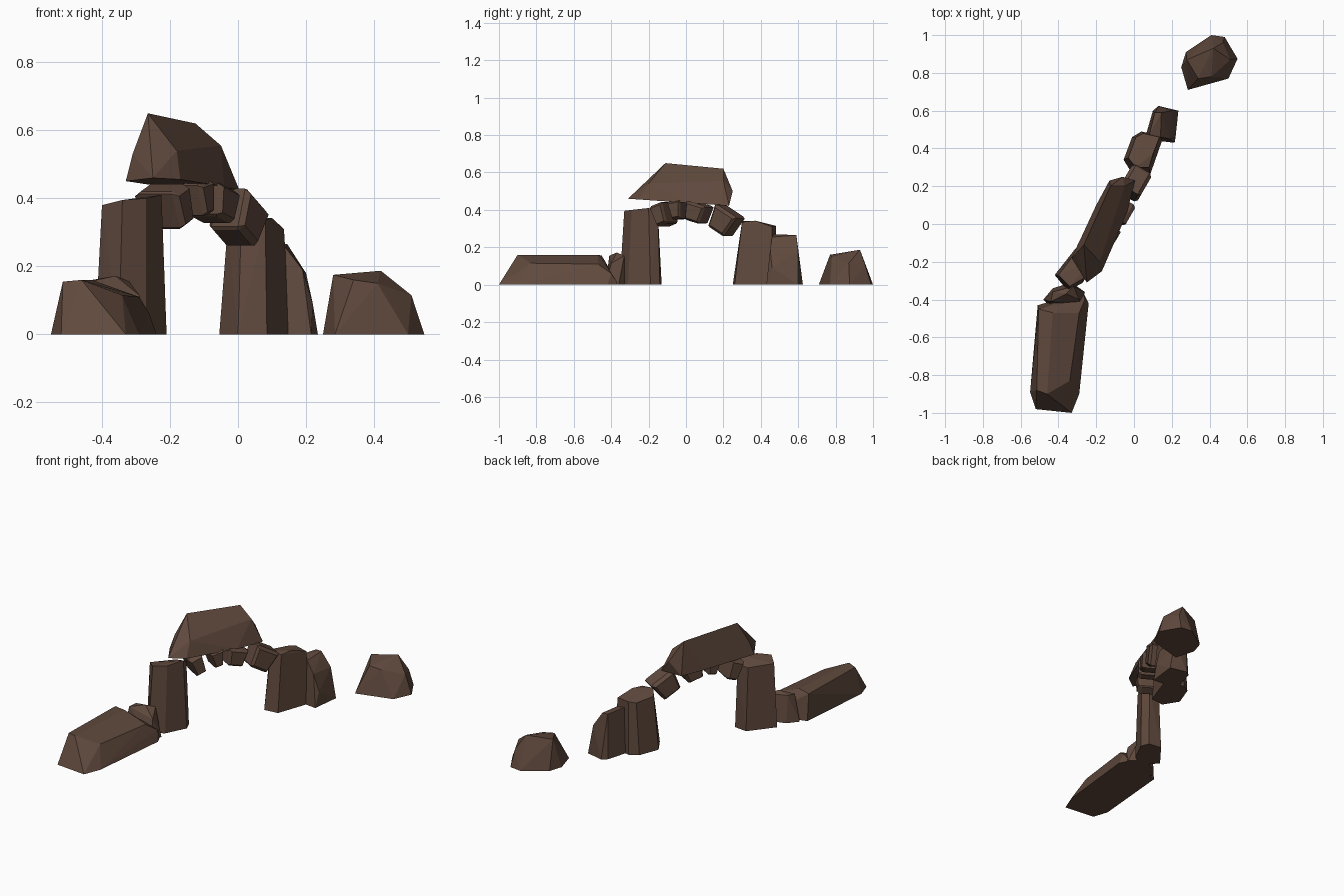
import bpy
import bmesh
from math import radians
from mathutils import Euler, Vector

default_cube = bpy.data.objects.get("Cube")
if default_cube:
    bpy.data.objects.remove(default_cube, do_unlink=True)

# One brown stone colour for every rock
stone = bpy.data.materials.new("brown_stone")
stone.use_nodes = True
stone_colour = (0.115, 0.066, 0.046, 1)
stone.diffuse_color = stone_colour
shader = next(n for n in stone.node_tree.nodes if n.type == "BSDF_PRINCIPLED")
shader.inputs["Base Color"].default_value = stone_colour
shader.inputs["Roughness"].default_value = 0.9


def hull_object(name, points):
    """Wrap the given corner points in a faceted, flat-shaded stone."""
    bm = bmesh.new()
    for point in points:
        bm.verts.new(point)
    result = bmesh.ops.convex_hull(bm, input=bm.verts[:])
    spare = set(result["geom_interior"]) | set(result["geom_unused"])
    bmesh.ops.delete(bm, geom=[v for v in spare if isinstance(v, bmesh.types.BMVert)],
                     context="VERTS")
    bmesh.ops.dissolve_limit(bm, angle_limit=radians(3), verts=bm.verts[:], edges=bm.edges[:])
    bmesh.ops.recalc_face_normals(bm, faces=bm.faces[:])
    mesh = bpy.data.meshes.new(name)
    bm.to_mesh(mesh)
    bm.free()
    mesh.materials.append(stone)
    rock_object = bpy.data.objects.new(name, mesh)
    bpy.context.collection.objects.link(rock_object)
    return rock_object


def rock(name, foot, crown, base=0.0, dip=0.0):
    """A stone rising from a flat footprint, which may dip along y, to its crown corners."""
    footprint = [(x, y, base + dip * y) for x, y in foot]
    return hull_object(name, footprint + crown)


def arch_stone(name, centre, length, width, height, pitch, yaw=60, taper=0.75):
    """A wedge-shaped arch block with clipped side edges, narrower underneath."""
    turn = Euler((0, radians(pitch), radians(yaw))).to_matrix()
    points = []
    for side in (-1, 1):
        for end in (-1, 1):
            for level, spread in ((-1, taper), (1, 1)):
                for across, along, up in ((1, 0.8, 0.75), (0.75, 1, 0.9), (0.7, 0.8, 1)):
                    local = Vector((end * along * spread * length,
                                    side * across * width,
                                    level * up * height)) / 2
                    points.append(Vector(centre) + turn @ local)
    return hull_object(name, points)


# Fallen slab with a sloping top, and the small rock at its end
rock("fallen_slab",
     [(-0.55, -0.89), (-0.52, -0.98), (-0.33, -1.0), (-0.29, -0.9),
      (-0.24, -0.42), (-0.27, -0.36), (-0.51, -0.43)],
     [(-0.515, -0.88, 0.155), (-0.46, -0.9, 0.16), (-0.505, -0.45, 0.155),
      (-0.43, -0.47, 0.16), (-0.34, -0.83, 0.115), (-0.29, -0.47, 0.11),
      (-0.26, -0.4, 0.06)])
rock("leaning_rubble",
     [(-0.48, -0.4), (-0.45, -0.43), (-0.28, -0.43), (-0.26, -0.36), (-0.33, -0.31), (-0.43, -0.34)],
     [(-0.44, -0.41, 0.155), (-0.36, -0.37, 0.172), (-0.43, -0.36, 0.16),
      (-0.32, -0.33, 0.155), (-0.29, -0.4, 0.115)])

# Upright stones carrying the arch
rock("front_pillar",
     [(-0.42, -0.27), (-0.35, -0.355), (-0.27, -0.31), (-0.21, -0.19), (-0.23, -0.14), (-0.31, -0.13)],
     [(-0.4, -0.27, 0.38), (-0.34, -0.33, 0.395), (-0.27, -0.29, 0.4),
      (-0.225, -0.2, 0.41), (-0.24, -0.15, 0.38), (-0.31, -0.15, 0.375)])
rock("back_pillar",
     [(-0.055, 0.34), (0.0, 0.25), (0.085, 0.26), (0.155, 0.46), (0.04, 0.49), (-0.01, 0.46)],
     [(-0.03, 0.35, 0.32), (0.01, 0.3, 0.34), (0.08, 0.3, 0.335),
      (0.1, 0.37, 0.342), (0.135, 0.46, 0.31), (0.05, 0.48, 0.315), (0.01, 0.46, 0.31)])
rock("back_buttress",
     [(0.06, 0.46), (0.13, 0.44), (0.215, 0.43), (0.235, 0.6), (0.13, 0.625), (0.1, 0.6)],
     [(0.08, 0.47, 0.27), (0.14, 0.46, 0.255), (0.145, 0.59, 0.265),
      (0.11, 0.59, 0.265), (0.19, 0.45, 0.19), (0.2, 0.6, 0.18), (0.22, 0.46, 0.09)])

# Loose boulder behind the arch
rock("loose_boulder",
     [(0.25, 0.83), (0.275, 0.91), (0.41, 1.0), (0.48, 0.99),
      (0.548, 0.875), (0.5, 0.77), (0.285, 0.71)],
     [(0.28, 0.87, 0.175), (0.34, 0.77, 0.16), (0.42, 0.93, 0.187),
      (0.41, 0.78, 0.15), (0.51, 0.87, 0.115), (0.47, 0.96, 0.1)])

# Small wedged stones spanning the gap
arch_stone("springer_stone", (-0.215, -0.115, 0.375), 0.08, 0.15, 0.12, pitch=-20)
arch_stone("key_wedge", (-0.135, -0.035, 0.4), 0.08, 0.12, 0.1, pitch=-10, taper=0.6)
arch_stone("crown_stone", (-0.075, 0.065, 0.385), 0.12, 0.12, 0.1, pitch=15)
arch_stone("shoulder_stone", (0.0, 0.21, 0.34), 0.15, 0.12, 0.13, pitch=30)

# Large capstone balanced on top
rock("capstone",
     [(-0.33, -0.18), (-0.25, -0.31), (-0.17, -0.25), (-0.04, 0.05),
      (0.005, 0.23), (-0.13, 0.23), (-0.2, 0.1)],
     [(-0.265, -0.11, 0.65), (-0.125, 0.2, 0.62), (-0.18, -0.2, 0.54),
      (-0.05, 0.2, 0.555), (-0.31, -0.16, 0.53), (-0.06, 0.25, 0.5)],
     base=0.438, dip=-0.07)
